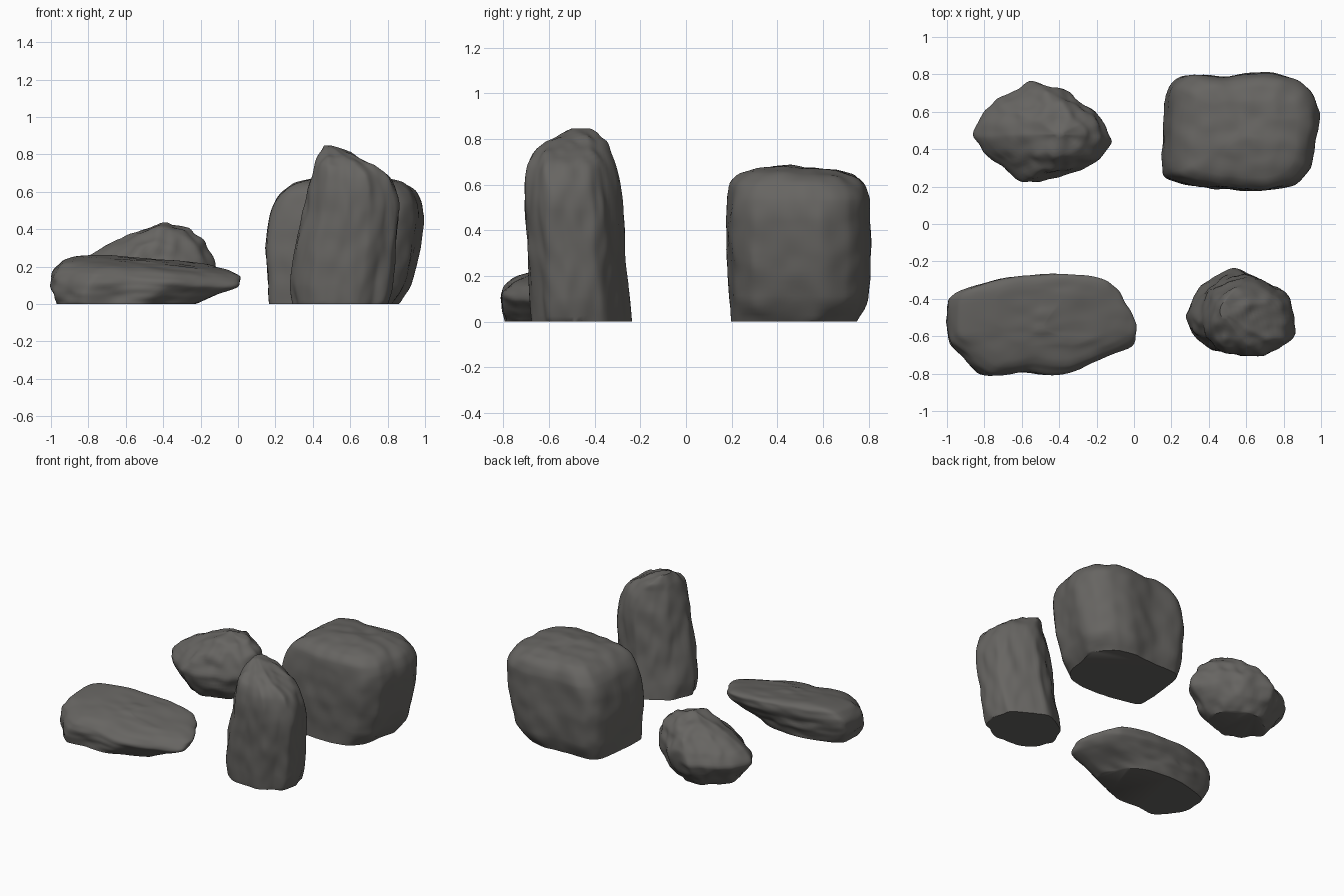
import bpy
import math
from mathutils import Vector, noise

cube = bpy.data.objects.get("Cube")
if cube:
    bpy.data.objects.remove(cube, do_unlink=True)

stone = bpy.data.materials.new("dark_grey_stone")
stone.use_nodes = True
colour = (0.135, 0.13, 0.122, 1)
stone.diffuse_color = colour
shader = stone.node_tree.nodes["Principled BSDF"]
shader.inputs["Base Color"].default_value = colour
shader.inputs["Roughness"].default_value = 0.9

AROUND = 96


def spline(a, b, c, d, t):
    """Catmull-Rom blend of four tuples, with low tension to keep corners firm."""
    out = []
    for p, q, r, s in zip(a, b, c, d):
        m, n = (r - p) * 0.35, (s - q) * 0.35
        out.append(q + m * t + (3 * (r - q) - 2 * m - n) * t ** 2
                   + (2 * (q - r) + m + n) * t ** 3)
    return out


def smooth_outline(points):
    """Even closed curve through the plan points, scaled to a unit box."""
    n = len(points)
    ring = []
    for i in range(AROUND):
        k, t = divmod(i * n / AROUND, 1)
        k = int(k)
        ring.append(spline(*(points[(k + j) % n] for j in (-1, 0, 1, 2)), t))
    xs, ys = zip(*ring)
    return [((x - min(xs)) / (max(xs) - min(xs)), (y - min(ys)) / (max(ys) - min(ys)))
            for x, y in ring]


def smooth_rows(rows):
    """Finer cross-section levels between the given ones."""
    fine = []
    last = len(rows) - 1
    for k in range(last):
        a, b, c, d = (rows[min(max(k + j, 0), last)] for j in (-1, 0, 1, 2))
        gap = max(abs(p - q) for p, q in zip(b, c))
        steps = max(3, round(gap / 0.02))
        fine += [spline(a, b, c, d, s / steps) for s in range(steps)]
    return fine + [rows[-1]]


def weather(p, stretch, seed, rough):
    """Broad dents, chipped ridges and fine grain."""
    q = Vector((p.x * stretch[0], p.y * stretch[1], p.z * stretch[2])) + Vector((seed, seed, seed))
    broad = noise.noise(q * 3)
    ridge = 0.35 - abs(noise.noise(q * 5.5))
    grain = noise.noise(q * 14)
    return rough * (0.7 * broad + 0.7 * ridge + 0.5 * grain)


def rock(name, outline, rows, slope=(0, 0), stretch=(1, 1, 1), seed=1, rough=0.02):
    """Loft the plan through rows of (z, left, right, front, back)."""
    ring = smooth_outline(outline)
    levels = smooth_rows(rows)
    top = rows[-1][0]
    cx = sum(rows[-1][1:3]) / 2
    cy = sum(rows[-1][3:5]) / 2
    verts, faces = [], []
    for i, (z, x0, x1, y0, y1) in enumerate(levels):
        mid = Vector(((x0 + x1) / 2, (y0 + y1) / 2, top * 0.45))
        for u, v in ring:
            p = Vector((x0 + u * (x1 - x0), y0 + v * (y1 - y0), z))
            p.z += z / top * (slope[0] * (p.x - cx) + slope[1] * (p.y - cy))
            out = p - mid
            out.z *= 0.7
            p += out.normalized() * weather(p, stretch, seed, rough)
            p.z = 0 if i == 0 else max(p.z, 0)
            verts.append(p)
    for i in range(len(levels) - 1):
        for j in range(AROUND):
            a, b = i * AROUND + j, i * AROUND + (j + 1) % AROUND
            faces.append((a, b, b + AROUND, a + AROUND))
    faces.append(tuple(reversed(range(AROUND))))
    faces.append(tuple(range(len(verts) - AROUND, len(verts))))
    mesh = bpy.data.meshes.new(name)
    mesh.from_pydata(verts, [], faces)
    mesh.materials.append(stone)
    obj = bpy.data.objects.new(name, mesh)
    bpy.context.collection.objects.link(obj)
    bpy.ops.object.select_all(action="DESELECT")
    obj.select_set(True)
    bpy.context.view_layer.objects.active = obj
    bpy.ops.object.shade_smooth_by_angle(angle=math.radians(42))


# Low flat slab with an overhanging tip
rock("flat_slab_rock",
     [(.02, -.56), (-.04, -.46), (-.1, -.36), (-.16, -.31), (-.28, -.28), (-.45, -.26),
      (-.62, -.27), (-.8, -.3), (-1, -.38), (-1, -.62), (-.93, -.7), (-.8, -.81),
      (-.6, -.79), (-.38, -.8), (-.2, -.73), (0, -.65)],
     [(0, -.97, -.23, -.79, -.35), (.06, -.99, -.12, -.8, -.32), (.12, -.99, 0, -.81, -.29),
      (.155, -.97, .02, -.8, -.27), (.185, -.93, .02, -.77, -.265), (.205, -.86, -.01, -.73, -.27),
      (.22, -.74, -.1, -.66, -.31), (.228, -.52, -.48, -.56, -.54)],
     slope=(-.1, .11), stretch=(.6, 1, 1.8), seed=3.3, rough=.02)

# Tall standing stone with an off-centre peak
rock("tall_rock",
     [(.85, -.52), (.83, -.38), (.75, -.32), (.58, -.24), (.45, -.28), (.34, -.36),
      (.28, -.5), (.32, -.6), (.42, -.68), (.55, -.7), (.68, -.7), (.76, -.65), (.83, -.61)],
     [(0, .29, .79, -.67, -.24), (.1, .28, .82, -.68, -.25), (.3, .3, .85, -.69, -.27),
      (.5, .34, .86, -.7, -.28), (.6, .36, .84, -.7, -.29), (.68, .385, .8, -.69, -.31),
      (.735, .405, .735, -.67, -.33), (.785, .43, .64, -.62, -.35), (.84, .46, .5, -.5, -.42)],
     stretch=(1.2, 1.2, .5), seed=7.1, rough=.024)

# Large blocky boulder
rock("block_boulder",
     [(1, .6), (.95, .72), (.85, .79), (.7, .82), (.5, .8), (.28, .8), (.19, .73),
      (.16, .5), (.155, .27), (.25, .22), (.45, .19), (.65, .18), (.85, .21), (.95, .3), (.97, .45)],
     [(0, .17, .85, .2, .75), (.1, .16, .92, .19, .79), (.3, .155, .975, .18, .81),
      (.45, .17, .99, .18, .81), (.54, .2, .98, .19, .81), (.6, .24, .95, .2, .79),
      (.64, .3, .89, .24, .75), (.665, .41, .79, .33, .67), (.675, .56, .6, .48, .52)],
     stretch=(.8, .8, .6), seed=12.4, rough=.02)

# Small rounded boulder
rock("small_boulder",
     [(-.13, .44), (-.2, .6), (-.35, .7), (-.55, .75), (-.65, .7), (-.8, .6),
      (-.86, .46), (-.75, .33), (-.6, .22), (-.4, .25), (-.22, .32)],
     [(0, -.69, -.29, .33, .64), (.08, -.79, -.2, .27, .7), (.18, -.85, -.14, .22, .75),
      (.25, -.79, -.14, .24, .74), (.33, -.66, -.18, .29, .7), (.395, -.54, -.25, .36, .62),
      (.435, -.42, -.38, .47, .49)],
     seed=5.8, rough=.034)
